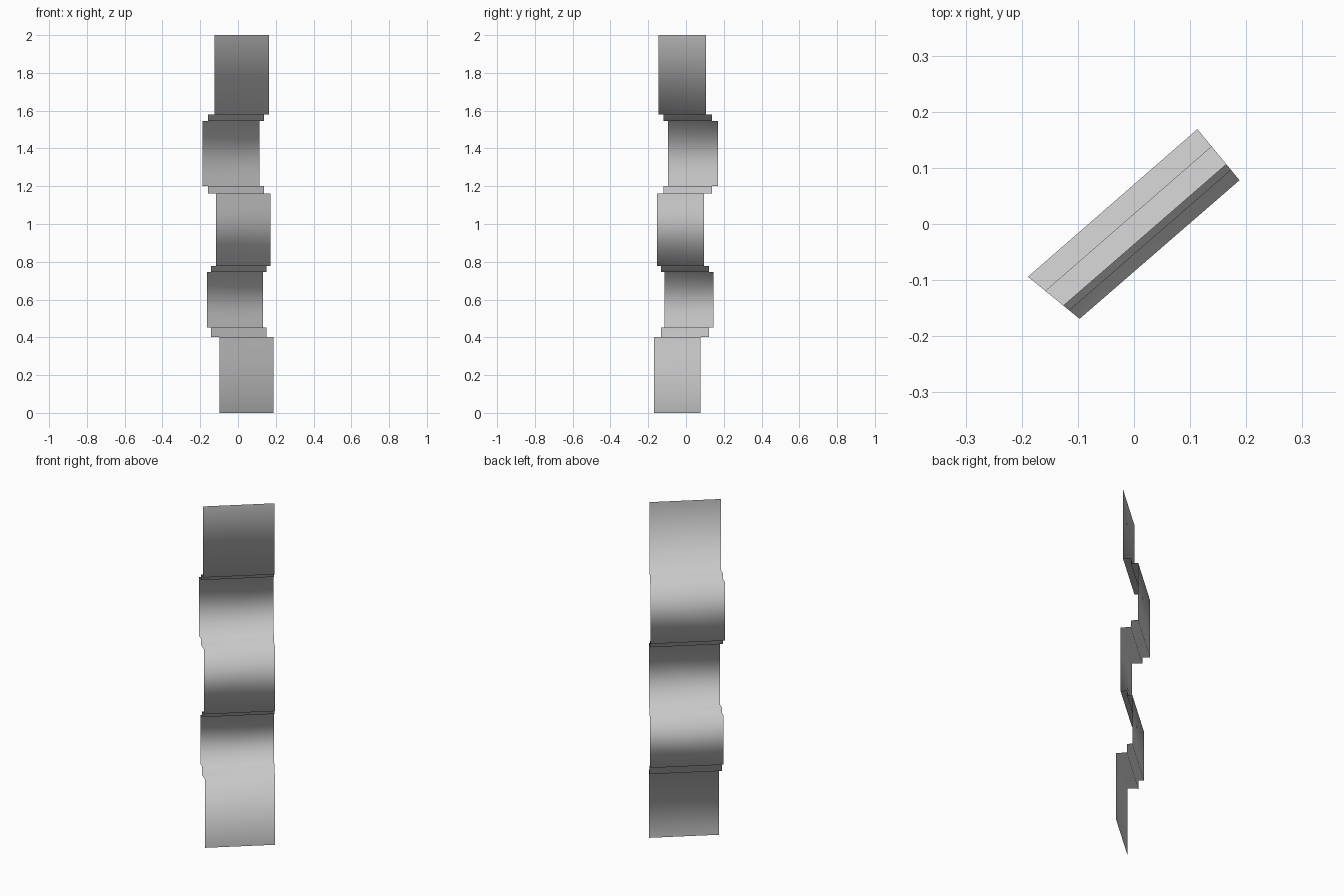
import bpy
from mathutils import Vector

if "Cube" in bpy.data.objects:
    bpy.data.objects.remove(bpy.data.objects["Cube"])

# The strip's two ends follow slightly splayed lines from front (t=0) to back (t=1)
LEFT = (Vector((-0.097, -0.169)), Vector((-0.189, -0.094)))
RIGHT = (Vector((0.188, 0.078)), Vector((0.113, 0.169)))

# Stepped profile: depth t and top height of each vertical run
RUNS = [(0.0, 0.403), (0.49, 0.453), (0.735, 0.746), (0.49, 0.778), (0.2, 1.162),
        (0.665, 1.2), (1.0, 1.546), (0.665, 1.58), (0.312, 2.0)]


def build_folded_strip():
    profile, z = [], 0.0
    for t, top in RUNS:
        profile += [(t, z), (t, top)]
        z = top
    verts = []
    for t, z in profile:
        for a, b in (LEFT, RIGHT):
            p = a.lerp(b, t)
            verts.append((p.x, p.y, z))
    faces = [(2 * i, 2 * i + 1, 2 * i + 3, 2 * i + 2) for i in range(len(profile) - 1)]
    mesh = bpy.data.meshes.new("folded_strip")
    mesh.from_pydata(verts, [], faces)
    # Soft shading flows across the folds
    for poly in mesh.polygons:
        poly.use_smooth = True
    obj = bpy.data.objects.new("folded_strip", mesh)
    bpy.context.collection.objects.link(obj)
    return obj


# Thin upright strip folded into shallow steps
build_folded_strip()
